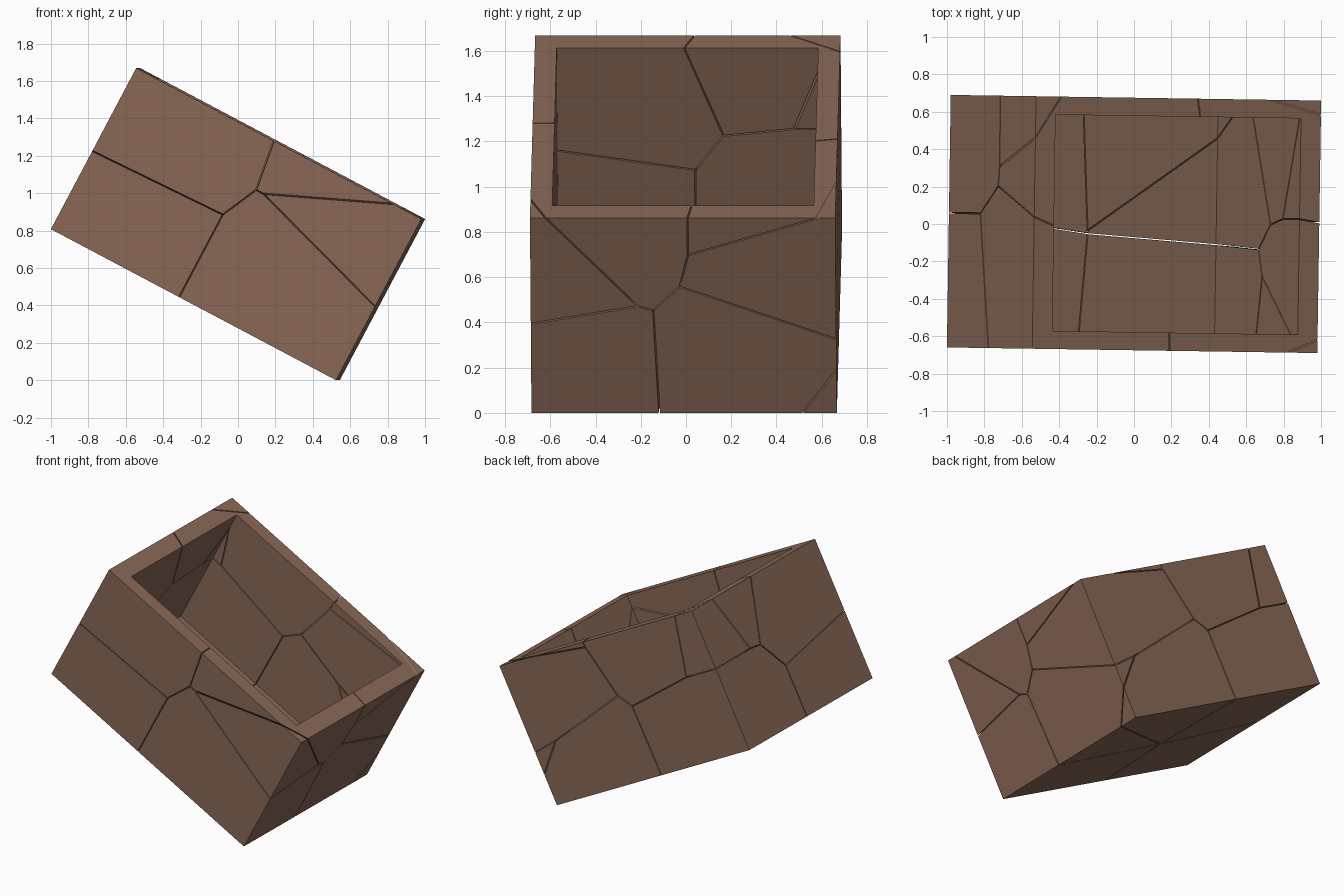
import bpy, bmesh, math
from mathutils import Vector, Matrix

if "Cube" in bpy.data.objects:
    bpy.data.objects.remove(bpy.data.objects["Cube"])

L, W, H = 1.725, 1.35, 0.975        # outer crate size
WALL_X, WALL_Y, FLOOR = 0.12, 0.097, 0.025
GAP = 0.003                         # half width of the cracks

# Tilted resting pose of the crate
pose = (Matrix.Rotation(math.radians(-0.87), 4, 'Z')
        @ Matrix.Translation((-0.228, 0, L / 2 * math.sin(math.radians(27.9))))
        @ Matrix.Rotation(math.radians(27.9), 4, 'Y'))

# Shattered pieces: each one owns the region where its linear field
# (x, y, z weights and offset) is the largest
pieces = {
    "front_left_low_piece":   (0, 0, 0, 0),
    "front_right_low_piece":  (1, -.084, 0, .03),
    "right_low_piece":        (1.049, .716, .036, .0756),
    "back_right_low_piece":   (1.005, .784, -.011, .0778),
    "back_left_low_piece":    (.088, .734, 0, .0433),
    "front_left_top_piece":   (-.016, .077, .484, -.191),
    "back_top_piece":         (.2015, .657, .710, -.241),
    "back_left_corner_piece": (.0855, .737, .679, -.347),
    "front_right_mid_piece":  (1.1186, -.154, .38, -.289),
    "front_right_top_piece":  (1.010, .1186, .63, -.274),
    "back_right_top_piece":   (1.127, .875, .456, -.254),
    "right_rim_piece":        (1.113, .819, .63, -.378),
}

wood = bpy.data.materials.new("brown_wood")
wood.diffuse_color = (0.25, 0.14, 0.095, 1)
wood.use_nodes = True
wood.node_tree.nodes["Principled BSDF"].inputs["Base Color"].default_value = wood.diffuse_color


def block(size, z0):
    bm = bmesh.new()
    m = Matrix.Translation((0, 0, z0 + size[2] / 2)) @ Matrix.Diagonal((*size, 1))
    bmesh.ops.create_cube(bm, size=1, matrix=m)
    return bm


def add_object(name, bm):
    mesh = bpy.data.meshes.new(name)
    bm.to_mesh(mesh)
    bm.free()
    ob = bpy.data.objects.new(name, mesh)
    bpy.context.collection.objects.link(ob)
    ob.matrix_world = pose
    return ob


# Cavity cutter
cavity = add_object("cavity_cutter",
                    block((L - 2 * WALL_X, W - 2 * WALL_Y, H + 0.3), FLOOR))
cavity.hide_render = True
cavity.hide_set(True)

# Convex shards of the solid block, then hollowed by the cavity
shards = []
for name, a in pieces.items():
    bm = block((L, W, H), 0)
    for other, b in pieces.items():
        if other == name or not bm.faces:
            continue
        n = Vector(b[:3]) - Vector(a[:3])
        co = -n * (b[3] - a[3]) / n.length_squared - n.normalized() * GAP
        bmesh.ops.bisect_plane(bm, geom=bm.verts[:] + bm.edges[:] + bm.faces[:],
                               dist=1e-5, plane_co=co, plane_no=n, clear_outer=True)
        rim = [e for e in bm.edges if e.is_boundary]
        if rim:
            bmesh.ops.holes_fill(bm, edges=rim, sides=0)
    bmesh.ops.recalc_face_normals(bm, faces=bm.faces[:])
    ob = add_object(name, bm)
    ob.data.materials.append(wood)
    mod = ob.modifiers.new("hollow", 'BOOLEAN')
    mod.operation, mod.solver, mod.object = 'DIFFERENCE', 'EXACT', cavity
    shards.append(ob)

# Bake the hollowing and remove the cutter
bpy.context.view_layer.update()
deps = bpy.context.evaluated_depsgraph_get()
baked = [bpy.data.meshes.new_from_object(o.evaluated_get(deps)) for o in shards]
for ob, mesh in zip(shards, baked):
    ob.modifiers.clear()
    ob.data = mesh
    mesh.materials.clear()
    mesh.materials.append(wood)
bpy.data.objects.remove(cavity)
